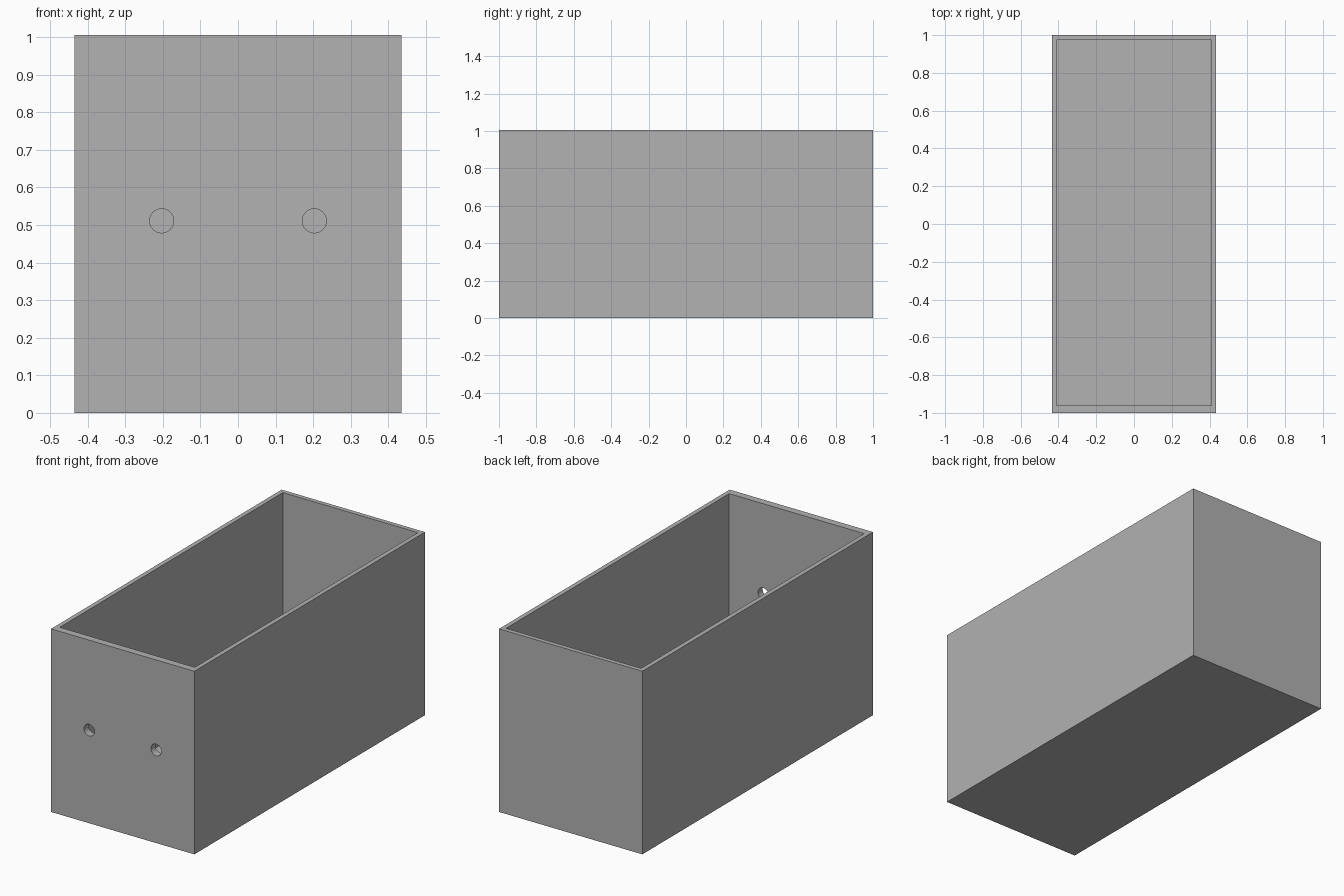
import bpy
import math

default_cube = bpy.data.objects.get("Cube")
if default_cube:
    bpy.data.objects.remove(default_cube, do_unlink=True)

# Overall sizes
WIDTH, LENGTH, HEIGHT = 0.87, 2.0, 1.005
WALL, FRONT_WALL = 0.025, 0.04
HOLE_X, HOLE_Z, HOLE_RADIUS = 0.203, 0.511, 0.032

grey = bpy.data.materials.new("plain_grey")
grey.use_nodes = True
colour = (0.445, 0.445, 0.445, 1)
grey.diffuse_color = colour
grey.node_tree.nodes["Principled BSDF"].inputs["Base Color"].default_value = colour


def add_block(name, low, high):
    """Axis-aligned block between two corners."""
    centre = [(a + b) / 2 for a, b in zip(low, high)]
    bpy.ops.mesh.primitive_cube_add(size=1, location=centre)
    block = bpy.context.object
    block.name = name
    block.scale = [b - a for a, b in zip(low, high)]
    bpy.ops.object.transform_apply(location=True, rotation=False, scale=True)
    block.data.materials.append(grey)
    return block


def cut(target, cutter):
    """Subtract the cutter from the target, then discard it."""
    cutter.hide_render = True
    bpy.context.view_layer.objects.active = target
    mod = target.modifiers.new("cut", "BOOLEAN")
    mod.operation = "DIFFERENCE"
    mod.solver = "EXACT"
    mod.object = cutter
    bpy.ops.object.modifier_apply(modifier=mod.name)
    bpy.data.objects.remove(cutter, do_unlink=True)


# Open-topped box with a thicker front wall
box = add_block("open_box", (-WIDTH / 2, -LENGTH / 2, 0),
                (WIDTH / 2, LENGTH / 2, HEIGHT))
cavity = add_block("cavity_cutter",
                   (-WIDTH / 2 + WALL, -LENGTH / 2 + FRONT_WALL, WALL),
                   (WIDTH / 2 - WALL, LENGTH / 2 - WALL, HEIGHT + WALL))
cut(box, cavity)

# Two round holes through the front wall
for side in (-1, 1):
    bpy.ops.mesh.primitive_cylinder_add(
        vertices=48, radius=HOLE_RADIUS, depth=FRONT_WALL * 3,
        location=(side * HOLE_X, -LENGTH / 2 + FRONT_WALL / 2, HOLE_Z),
        rotation=(math.pi / 2, 0, 0))
    drill = bpy.context.object
    drill.name = "hole_cutter"
    drill.data.materials.append(grey)
    cut(box, drill)

# Smooth hole walls, crisp box edges
bpy.ops.object.select_all(action="DESELECT")
box.select_set(True)
bpy.context.view_layer.objects.active = box
bpy.ops.object.shade_smooth_by_angle(angle=math.radians(30))
